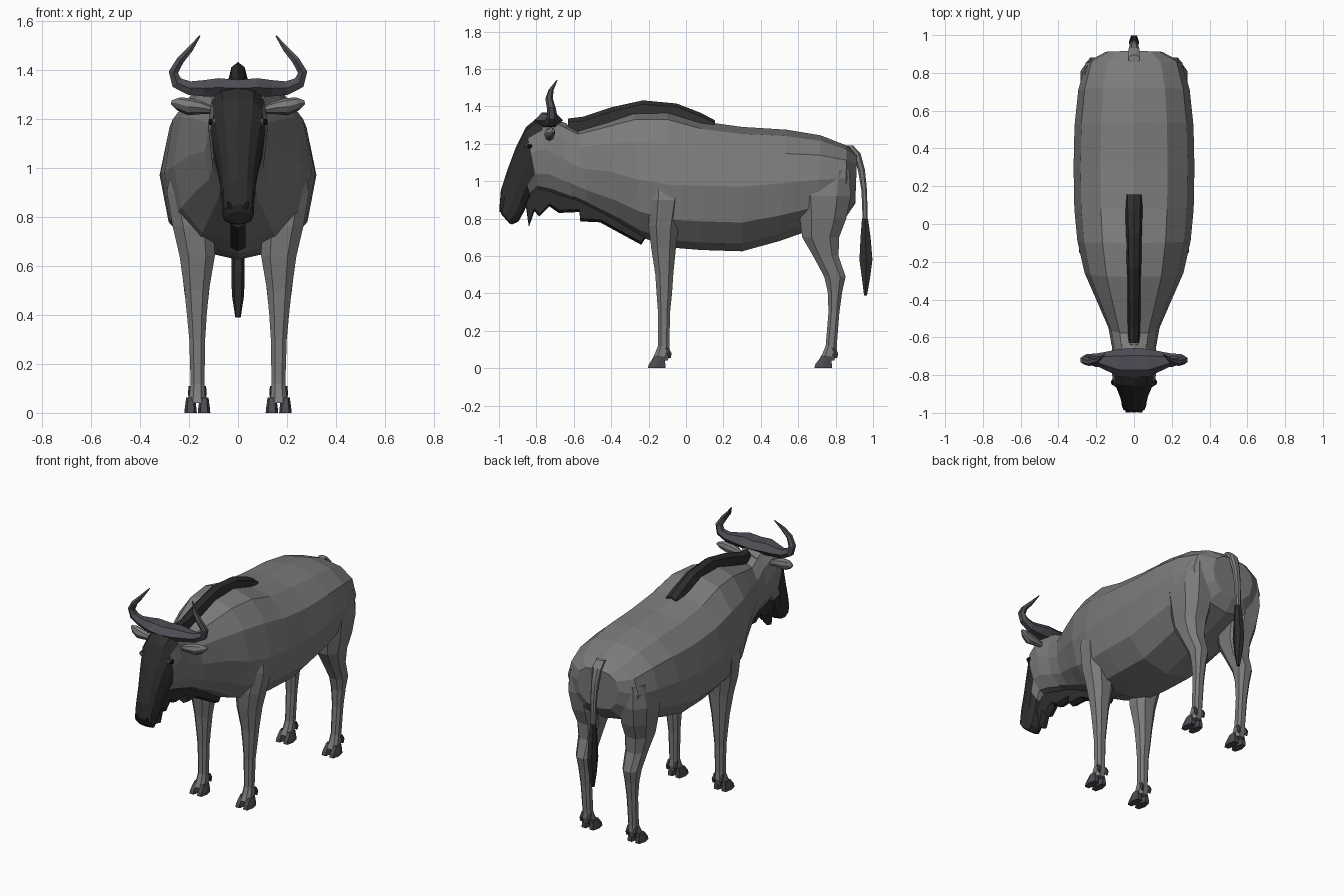
import bpy, bmesh, math
from mathutils import Vector as V


def mat(name, r, g, b):
    m = bpy.data.materials.new(name)
    m.diffuse_color = (r, g, b, 1)
    return m


HIDE = mat("grey hide", .2, .2, .2)
HAIR = mat("dark hair", .027, .027, .027)
HORN = mat("horn grey", .075, .075, .09)
HOOF = mat("hoof grey", .07, .07, .08)
EAR = mat("ear lining", .11, .11, .11)
BLACK = mat("eye black", .008, .008, .008)


def loft(name, rings, mats, mirror=False, rule=None, cap_start=True):
    """Skin a list of equal-sized point rings; rule(face) picks the material."""
    bm = bmesh.new()
    vs = [[bm.verts.new(p) for p in r] for r in rings]
    n = len(vs[0])
    for a, b in zip(vs, vs[1:]):
        for i in range(n):
            j = (i + 1) % n
            bm.faces.new((a[i], a[j], b[j], b[i]))
    if cap_start:
        bm.faces.new(vs[0])
    bm.faces.new(vs[-1])
    bmesh.ops.recalc_face_normals(bm, faces=bm.faces)
    bm.normal_update()
    if rule:
        for f in bm.faces:
            f.material_index = rule(f)
    me = bpy.data.meshes.new(name)
    bm.to_mesh(me)
    bm.free()
    for m in mats:
        me.materials.append(m)
    ob = bpy.data.objects.new(name, me)
    bpy.context.collection.objects.link(ob)
    if mirror:
        ob.modifiers.new("mirror", 'MIRROR')
    return ob


def pw(v, p):
    return math.copysign(abs(v) ** p, v)


def section(ay, az, by, bz, w, f=.5, n=12, p=.85):
    """Upright ring between a top and a bottom point, widest at fraction f."""
    out = []
    for i in range(n):
        c, s = math.cos(math.tau * i / n), math.sin(math.tau * i / n)
        c = pw(round(c, 6), p)
        t = f * (1 - c) if c > 0 else f - (1 - f) * c
        out.append(V((w * pw(round(s, 6), p), ay + (by - ay) * t, az + (bz - az) * t)))
    return out


def level(z, y0, y1, x0, x1, n=8):
    """Horizontal ring filling a box in x and y."""
    return [V(((x0 + x1) / 2 + (x1 - x0) / 2 * pw(math.sin(a), .8),
               (y0 + y1) / 2 + (y1 - y0) / 2 * pw(math.cos(a), .8), z))
            for a in (math.tau * (i + .5) / n for i in range(n))]


def tube(path, n=6):
    """Rings along an xz path: x, y, z, depth radius, height radius."""
    rings = []
    for k, (x, y, z, ry, rz) in enumerate(path):
        a, b = path[max(k - 1, 0)], path[min(k + 1, len(path) - 1)]
        up = V((a[2] - b[2], 0, b[0] - a[0])).normalized()
        if k == 0:
            up = V((0, 0, 1))
        rings.append([V((x, y, z)) + V((0, ry * math.cos(t), 0)) + up * rz * math.sin(t)
                      for t in (math.tau * i / n for i in range(n))])
    return rings


# Body from neck to rump
loft("body", [section(*r) for r in [
    (-.70, 1.335, -.68, .93, .11), (-.58, 1.275, -.52, .86, .135),
    (-.43, 1.32, -.37, .78, .20), (-.28, 1.37, -.24, .70, .262, .54),
    (-.10, 1.375, -.08, .645, .300, .54), (.08, 1.32, .08, .632, .316, .5),
    (.30, 1.29, .30, .625, .320, .48), (.54, 1.275, .50, .68, .315, .48),
    (.72, 1.245, .70, .75, .295, .48), (.86, 1.19, .85, .80, .255, .45),
    (.915, 1.14, .905, .88, .15, .42)]], [HIDE])

# Head, with dark face and muzzle
loft("head", [section(*r) for r in [
    (-.64, 1.31, -.60, .89, .115), (-.78, 1.35, -.72, .93, .122, .42),
    (-.855, 1.29, -.79, .95, .112, .4), (-.91, 1.18, -.83, .92, .092),
    (-.955, 1.06, -.865, .84, .075), (-.99, .95, -.895, .785, .067),
    (-.998, .85, -.93, .768, .064), (-.985, .82, -.945, .775, .045)]], [HIDE, HAIR],
    rule=lambda f: int(f.calc_center_median().y < -.838 or
                       (f.calc_center_median().y < -.77 and f.calc_center_median().z > 1.24)))

# Nostril and eye details
loft("nostril", [[V((x, y, z)) for x, z in
                  ((.018, .835), (.03, .86), (.045, .86), (.04, .835))]
                 for y in (-.99, -.998)], [BLACK], True)
for nm, r, m in (("eyelid", .026, EAR), ("eye", .017, BLACK)):
    off = .012 if nm == "eye" else 0
    loft(nm, [[V((.098 + off + h, -.838 + r * k * math.cos(t), 1.187 + r * k * .8 * math.sin(t)))
               for t in (math.tau * i / 8 for i in range(8))]
              for h, k in ((-.012, 1), (.005, .9), (.011, .4))], [m], True)

# Ears with darker lining facing forward
loft("ear", tube([(.10, -.725, 1.235, .012, .015), (.15, -.73, 1.245, .024, .026),
                  (.20, -.73, 1.25, .028, .036), (.245, -.72, 1.262, .02, .026),
                  (.272, -.71, 1.268, .006, .008)], 8), [HIDE, EAR], True,
     rule=lambda f: int(f.normal.y < -.3 and f.normal.z < .1))

# Horn boss and curved horns
loft("horns", tube([(0, -.735, 1.325, .078, .04), (.08, -.735, 1.328, .073, .044),
                    (.14, -.727, 1.325, .052, .038), (.20, -.718, 1.326, .032, .032),
                    (.25, -.715, 1.348, .027, .028), (.264, -.72, 1.39, .024, .022),
                    (.235, -.732, 1.44, .02, .018), (.193, -.722, 1.487, .014, .013),
                    (.155, -.69, 1.54, .003, .003)]), [HORN], True, cap_start=False)

# Mane ridge along the neck and shoulders
loft("mane", [section(y, t, y, b, w, .75, 8, 1) for y, t, b, w in [
    (-.63, 1.335, 1.25, .03), (-.55, 1.345, 1.24, .034), (-.40, 1.395, 1.29, .036),
    (-.23, 1.432, 1.34, .038), (-.05, 1.415, 1.33, .042), (.08, 1.365, 1.28, .047),
    (.155, 1.325, 1.26, .05)]], [HAIR])

# Ragged beard from chin to chest
prof = [(-.78, .97), (-.86, .89), (-.84, .755), (-.81, .84), (-.785, .81), (-.73, .865),
        (-.68, .83), (-.57, .835), (-.565, .785), (-.46, .78), (-.24, .66), (-.20, .72),
        (-.40, .85), (-.60, .95)]
loft("beard", [[V((x, y, z + abs(x) * .5)) for y, z in prof]
               for x in (-.03, 0, .03)], [HAIR])

# Legs: height, back-front range, inner-outer range
FRONT = [(1.06, -.19, .0, .17, .265), (.90, -.20, -.01, .12, .296), (.76, -.205, -.035, .09, .272),
         (.64, -.19, -.05, .09, .243), (.50, -.167, -.065, .115, .222), (.40, -.16, -.072, .125, .211),
         (.30, -.152, -.083, .132, .201), (.12, -.152, -.087, .135, .195), (.08, -.168, -.082, .132, .2),
         (.04, -.188, -.095, .13, .204)]
REAR = [(1.06, .64, .88, .12, .265), (.92, .585, .89, .08, .29), (.80, .60, .865, .08, .275),
        (.70, .615, .825, .09, .255), (.60, .675, .82, .105, .235), (.49, .735, .857, .115, .222),
        (.41, .755, .838, .125, .21), (.30, .76, .822, .133, .2), (.12, .745, .808, .135, .195),
        (.08, .728, .81, .132, .2), (.04, .705, .795, .13, .204)]
for nm, rows, toe, heel in (("front", FRONT, -.21, -.105), ("rear", REAR, .68, .785)):
    loft(nm + "_leg", [level(*r) for r in rows], [HIDE], True)
    # Cloven hooves and dewclaws
    for side, x0, x1 in (("inner", .113, .164), ("outer", .168, .219)):
        xm = (x0 + x1) / 2
        loft(nm + "_hoof_" + side, [level(0, toe, heel, x0, x1, 6),
                                    level(.022, toe + .006, heel, x0 + .002, x1 - .002, 6),
                                    level(.062, toe + .04, heel - .008, xm - .018, xm + .018, 6)],
             [HOOF], True)
        loft(nm + "_dewclaw_" + side, [level(.055, heel + .012, heel + .024, xm - .007, xm + .007, 6),
                                       level(.08, heel + .004, heel + .03, xm - .011, xm + .011, 6),
                                       level(.11, heel - .01, heel + .012, xm - .008, xm + .008, 6)],
             [HOOF], True)

# Tail and dark tuft
loft("tail", [level(z, y - r, y + r, -w, w) for z, y, r, w in [
    (1.19, .875, .02, .03), (1.15, .912, .022, .032), (1.06, .938, .02, .024),
    (.95, .953, .016, .02), (.78, .958, .014, .017)]], [HIDE])
loft("tail_tuft", [level(z, y - r, y + r, -w, w, 6) for z, y, r, w in [
    (.80, .957, .018, .02), (.70, .96, .03, .024), (.58, .962, .039, .027),
    (.48, .962, .024, .025), (.39, .96, .009, .011)]], [HAIR])
